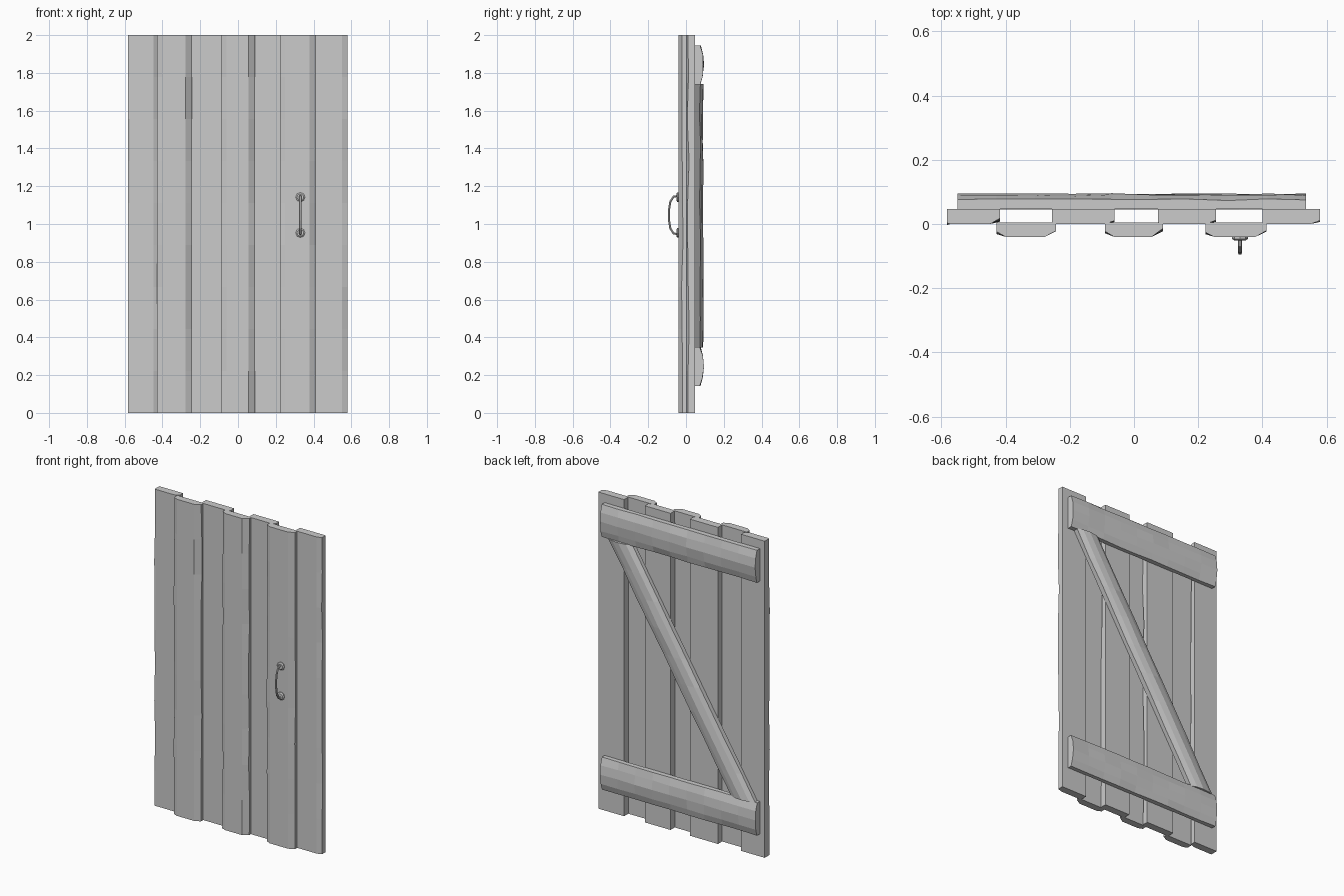
import bpy, bmesh, math, random
from mathutils import Vector

if "Cube" in bpy.data.objects:
    bpy.data.objects.remove(bpy.data.objects["Cube"])

random.seed(4)


def loft(name, rings):
    """Skin a closed solid through matching rings of points."""
    bm = bmesh.new()
    loops = [[bm.verts.new(p) for p in ring] for ring in rings]
    n = len(loops[0])
    for a, b in zip(loops, loops[1:]):
        for i in range(n):
            j = (i + 1) % n
            bm.faces.new((a[i], a[j], b[j], b[i]))
    bm.faces.new(loops[0])
    bm.faces.new(loops[-1])
    bmesh.ops.recalc_face_normals(bm, faces=bm.faces[:])
    me = bpy.data.meshes.new(name)
    bm.to_mesh(me)
    bm.free()
    ob = bpy.data.objects.new(name, me)
    bpy.context.collection.objects.link(ob)
    return ob


def jit(a):
    return random.uniform(-a, a)


# Vertical planks: worn chamfers change at each of nine steps up the plank
def plank(name, x0, x1, yf, yb, left, right):
    rings = []
    for k in range(10):
        z = 2 * k / 9
        l = left[1] + jit(0.005) * (left[1] > 0)
        r = right[1] + jit(0.006)
        rings.append([(x0, yb, z), (x0, yf + l, z), (x0 + left[0], yf, z),
                      (x1 - right[0], yf, z), (x1, yf + r, z), (x1, yb, z)])
    loft(name, rings)


for i, (x0, x1) in enumerate([(-0.428, -0.243), (-0.09, 0.09), (0.222, 0.413)]):
    plank(f"front_plank_{i + 1}", x0, x1, -0.04, 0.005, (0.028, 0.013), (0.035, 0.022))
for i, (x0, x1) in enumerate([(-0.583, -0.418), (-0.256, -0.06), (0.075, 0.255), (0.40, 0.58)]):
    plank(f"back_plank_{i + 1}", x0, x1, 0.0, 0.047, (0.01, 0.001), (0.03, 0.012))

# Rounded cross-section shared by the battens and the brace: (across, depth)
PROFILE = [(-1, 0.047), (-1, 0.074), (-0.6, 0.086), (0, 0.093),
           (0.55, 0.088), (1, 0.076), (1, 0.047)]


def worn_profile():
    return [(u, y if y < 0.05 else y + jit(0.003)) for u, y in PROFILE]


# Horizontal battens
for name, zc in (("top_batten", 1.842), ("bottom_batten", 0.245)):
    rings = []
    for k in range(10):
        x = -0.549 + 1.085 * k / 9
        rings.append([(x, y, zc + u * 0.103) for u, y in worn_profile()])
    loft(name, rings)

# Diagonal brace, cut level where it meets the battens
rings = []
for k in range(10):
    t = k / 9
    x, z = -0.45 + 0.86 * t, 0.345 + 1.397 * t
    rings.append([(x + u * 0.083, y - 0.002, z) for u, y in worn_profile()])
loft("diagonal_brace", rings)

# Handle mounting plates
for name, z in (("handle_plate_top", 1.142), ("handle_plate_bottom", 0.953)):
    rings = []
    for y, r in ((-0.038, 0.025), (-0.046, 0.025), (-0.051, 0.018)):
        rings.append([(0.33 + r * math.cos(a), y, z + r * math.sin(a))
                      for a in (math.tau * i / 8 for i in range(8))])
    loft(name, rings)

# Bowed handle grip
path = [Vector((0.33, y, z)) for y, z in
        ((-0.045, 1.148), (-0.066, 1.145), (-0.083, 1.118), (-0.090, 1.075),
         (-0.090, 1.02), (-0.083, 0.977), (-0.066, 0.950), (-0.045, 0.947))]
rings = []
for i, p in enumerate(path):
    d = (path[min(i + 1, len(path) - 1)] - path[max(i - 1, 0)]).normalized()
    side = Vector((1, 0, 0))
    up = d.cross(side)
    rings.append([p + 0.0065 * (side * math.cos(a) + up * math.sin(a))
                  for a in (math.tau * k / 6 for k in range(6))])
loft("handle_grip", rings)
